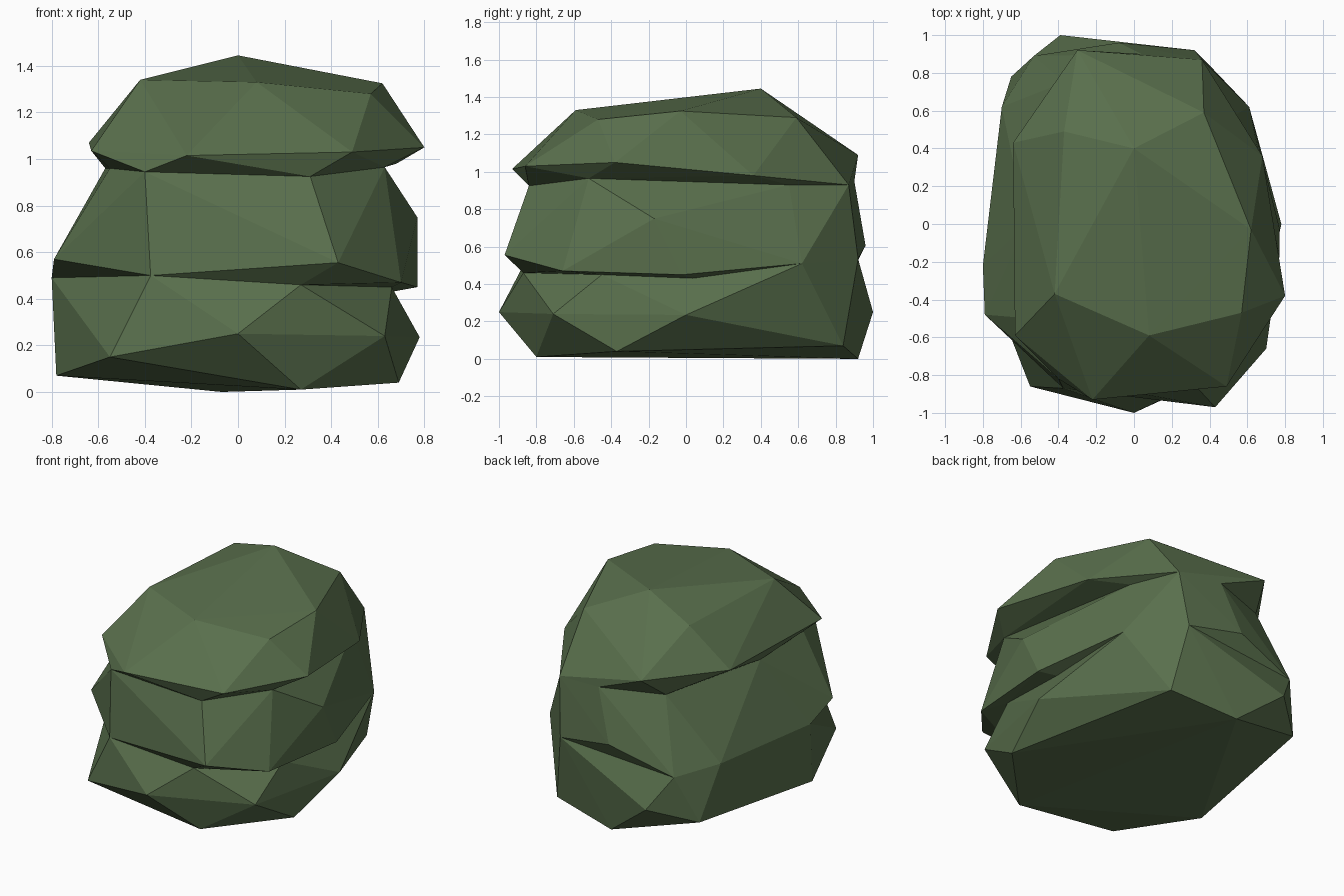
import bpy, bmesh

if "Cube" in bpy.data.objects:
    bpy.data.objects.remove(bpy.data.objects["Cube"])

moss = bpy.data.materials.new("moss_green")
moss.diffuse_color = (0.10, 0.16, 0.073, 1.0)
moss.use_nodes = True
moss.node_tree.nodes["Principled BSDF"].inputs["Base Color"].default_value = moss.diffuse_color


def slab(name, *rings):
    """Faceted boulder layer: convex hull around a few outline rings."""
    bm = bmesh.new()
    for ring in rings:
        for p in ring:
            bm.verts.new(p)
    res = bmesh.ops.convex_hull(bm, input=bm.verts[:])
    junk = set(res["geom_interior"]) | set(res["geom_unused"])
    bmesh.ops.delete(bm, geom=[v for v in junk if isinstance(v, bmesh.types.BMVert)],
                     context='VERTS')
    bmesh.ops.recalc_face_normals(bm, faces=bm.faces[:])
    mesh = bpy.data.meshes.new(name)
    bm.to_mesh(mesh)
    bm.free()
    mesh.materials.append(moss)
    obj = bpy.data.objects.new(name, mesh)
    bpy.context.collection.objects.link(obj)
    return obj


# Creases where neighbouring layers meet
low_crease = [(-.375, -.87, .50), (.27, -.87, .46), (.66, -.45, .45), (.66, .04, .43),
              (.61, .62, .51), (.32, .92, .535), (-.53, .89, .47), (-.70, .62, .51),
              (-.80, -.22, .49)]
high_crease = [(.31, -.84, .925), (.63, -.52, .965), (.49, .55, .93), (.36, .87, .93),
               (.04, .90, .95), (-.37, .75, .95), (-.57, 0, .96), (-.55, -.50, .96),
               (-.40, -.82, .945)]

# Bottom layer: ground outline and widest points
base = [(.27, -.80, .01), (.69, -.37, .04), (.40, .84, .07), (-.07, .92, 0),
        (-.65, .78, .15), (-.78, -.27, .07), (-.55, -.86, .15)]
base_bulge = [(0, -1, .25), (.63, -.71, .24), (.78, 0, .235), (-.39, 1, .25)]
slab("bottom_rock_layer", base, base_bulge, low_crease)

# Middle layer: overhanging rim
middle_bulge = [(.43, -.97, .555), (.70, -.66, .47), (.77, -.02, .45), (.77, -.17, .75),
                (-.79, -.48, .57), (-.08, .96, .605)]
slab("middle_rock_layer", low_crease, middle_bulge, high_crease)

# Top layer: overhanging rim, shoulder and peak
rim = [(-.22, -.93, 1.015), (.49, -.86, 1.03), (.80, -.38, 1.05), (.68, .36, .98),
       (-.30, .92, 1.09), (-.64, .43, 1.07), (-.63, -.59, 1.035)]
shoulder = [(.37, .59, 1.29), (.62, -.03, 1.325), (.57, -.47, 1.28), (.08, -.59, 1.33),
            (-.42, -.37, 1.34), (-.37, .49, 1.33), (0, .40, 1.445)]
slab("top_rock_layer", high_crease, rim, shoulder)
